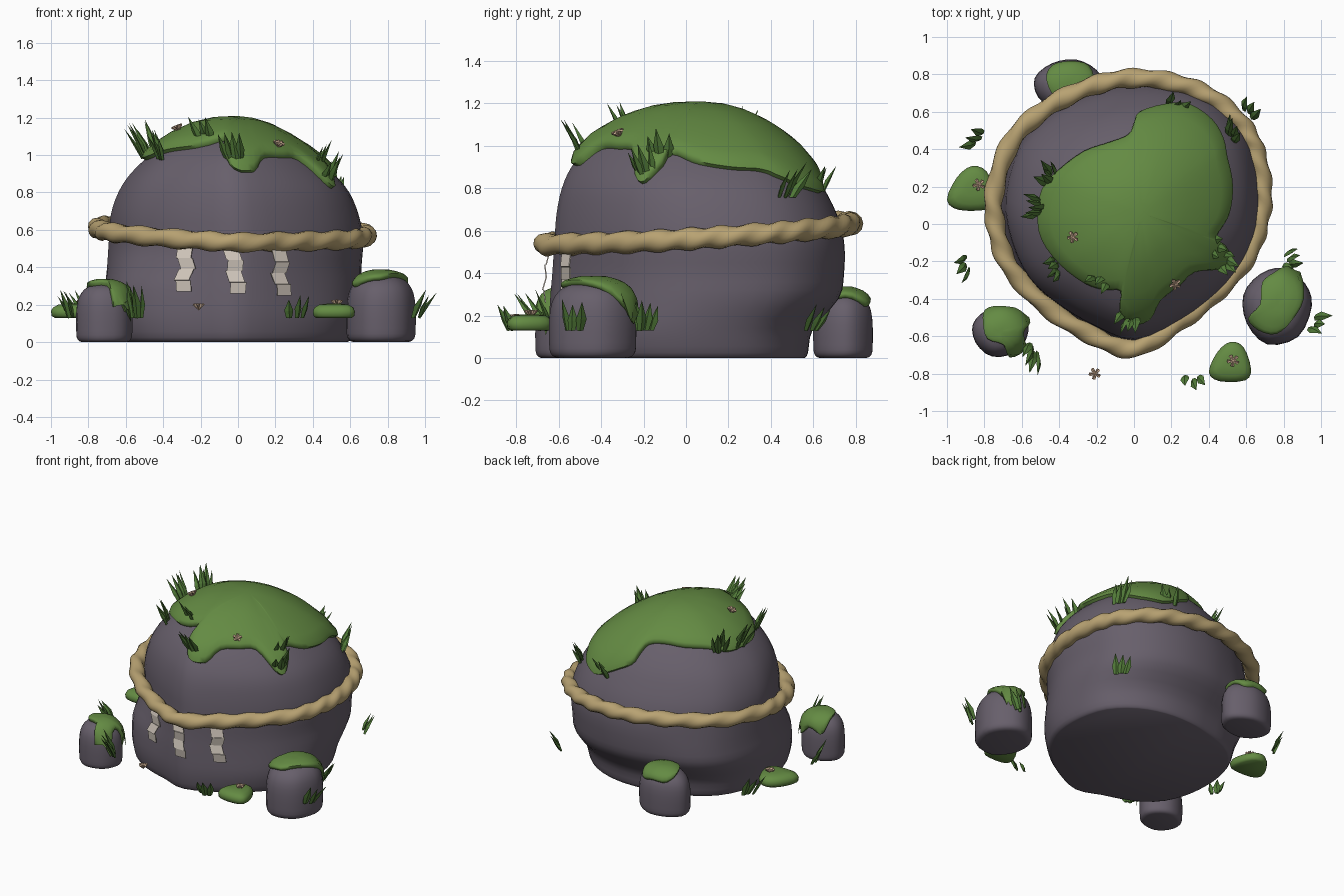
import bpy, bmesh, math, random
from mathutils import Vector
from mathutils.bvhtree import BVHTree

if "Cube" in bpy.data.objects:
    bpy.data.objects.remove(bpy.data.objects["Cube"])

random.seed(4)
UP = Vector((0, 0, 1))


def material(name, rgb):
    m = bpy.data.materials.new(name)
    lin = [((c / 255 + 0.055) / 1.055) ** 2.4 for c in rgb]
    m.diffuse_color = (*lin, 1)
    m.use_nodes = True
    m.node_tree.nodes["Principled BSDF"].inputs["Base Color"].default_value = m.diffuse_color
    return m


STONE = material("stone", (103, 95, 107))
MOSS = material("moss", (100, 139, 67))
GRASS = material("grass", (84, 126, 58))
ROPE = material("straw_rope", (184, 162, 114))
PAPER = material("paper", (206, 196, 185))
PETAL = material("petal", (212, 180, 152))


def make(name, verts, faces, mat, angle=50):
    me = bpy.data.meshes.new(name)
    me.from_pydata([tuple(v) for v in verts], [], faces)
    bm = bmesh.new()
    bm.from_mesh(me)
    bmesh.ops.recalc_face_normals(bm, faces=bm.faces)
    bm.to_mesh(me)
    bm.free()
    me.materials.append(mat)
    ob = bpy.data.objects.new(name, me)
    bpy.context.collection.objects.link(ob)
    if angle:
        bpy.ops.object.select_all(action='DESELECT')
        ob.select_set(True)
        bpy.context.view_layer.objects.active = ob
        bpy.ops.object.shade_smooth_by_angle(angle=math.radians(angle))
    return ob


def catmull(pts, n, closed=True):
    pts = [Vector(p) for p in pts]
    k, out = len(pts), []
    for i in range(k if closed else k - 1):
        a, b, c, d = [pts[j % k] if closed else pts[max(0, min(k - 1, j))]
                      for j in (i - 1, i, i + 1, i + 2)]
        for s in range(n):
            t = s / n
            out.append(b + (c - a) * (t / 2) + (a * 2 - b * 5 + c * 4 - d) * (t * t / 2)
                       + (b * 3 - a - c * 3 + d) * (t ** 3 / 2))
    return out if closed else out + [pts[-1]]


def fit(outline, x0, x1, y0, y1, fullness=0):
    """Stretch a plan outline to a bounding box, optionally filled out on its left side."""
    xs, ys = [p[0] for p in outline], [p[1] for p in outline]
    ax, bx, ay, by = min(xs), max(xs), min(ys), max(ys)
    out = []
    for p in outline:
        u, v = (p[0] - ax) / (bx - ax) * 2 - 1, (p[1] - ay) / (by - ay) * 2 - 1
        r = (abs(u) ** 2.3 + abs(v) ** 2.3) ** (1 / 2.3)
        k = max(0, min(1, (-u / r - .25) * 1.6))
        s = 1 + fullness * k * (1 / r - 1)
        out.append(((u * s + 1) / 2 * (x1 - x0) + x0, (v * s + 1) / 2 * (y1 - y0) + y0))
    return out


def skin(rings, wrap=False):
    """Faces joining equal rings, closed by end caps or into a loop."""
    k, n = len(rings), len(rings[0])
    faces = [(i * n + j, i * n + (j + 1) % n, (i + 1) % k * n + (j + 1) % n, (i + 1) % k * n + j)
             for i in range(k if wrap else k - 1) for j in range(n)]
    if not wrap:
        faces += [tuple(range(n)), tuple(range((k - 1) * n, k * n))]
    return [v for r in rings for v in r], faces


def stone(name, outline, levels, full=0):
    rings = [[(x, y, l[0]) for x, y in
              fit(outline, *l[1:], full * max(0, min(1, (.5 - l[0]) / .2)))] for l in levels]
    verts, faces = skin(rings)
    make(name, verts, faces, STONE, 65)
    return BVHTree.FromPolygons([Vector(v) for v in verts], faces)


def drop(tree, x, y, c):
    """Point on a stone under (x, y), pulled toward c when it misses."""
    for i in range(12):
        hit = tree.ray_cast(Vector((x, y, 3)), -UP)[0]
        if hit and hit.z > 0.05:
            return hit
        x, y = x + (c[0] - x) * 0.05, y + (c[1] - y) * 0.05
    return Vector((x, y, 0.1))


def moss_cap(name, tree, outline, c, zc, thick):
    """Moss blanket draped over a stone, with a rounded rim."""
    core = Vector((c[0], c[1], zc))
    edge = catmull(outline, 3)
    rings = []
    for s, h in ((0.93, -0.25), (0.99, 0), (0.995, 0.6), (0.96, 1), (0.85, 1.1),
                 (0.7, 1.1), (0.5, 1.1), (0.3, 1.1), (0.1, 1.1)):
        ring = []
        for p in edge:
            q = drop(tree, c[0] + (p.x - c[0]) * s, c[1] + (p.y - c[1]) * s, c)
            ring.append(q + (q - core).normalized() * thick * h)
        rings.append(ring)
    make(name, *skin(rings), MOSS, 60)


# Main boulder
PLAN = [(-.70, .15), (-.615, .43), (-.42, .605), (-.2, .70), (0, .74), (.22, .73), (.43, .65),
        (.595, .485), (.665, .25), (.66, 0), (.58, -.2), (.45, -.36), (.25, -.51), (0, -.62),
        (-.2, -.555), (-.4, -.44), (-.57, -.29), (-.67, -.08)]
plan = catmull(PLAN, 3)
LEVELS = [(0, -.63, .585, -.60, .56), (.025, -.66, .61, -.63, .575), (.14, -.69, .64, -.645, .60),
          (.28, -.71, .66, -.64, .72), (.40, -.70, .66, -.63, .745), (.55, -.69, .67, -.62, .745),
          (.68, -.68, .645, -.61, .71), (.80, -.64, .595, -.585, .65), (.90, -.575, .51, -.54, .585),
          (1.0, -.47, .39, -.46, .49), (1.09, -.34, .25, -.32, .36), (1.15, -.2, .12, -.16, .22),
          (1.17, -.08, .0, -.02, .1)]
boulder = stone("boulder", plan, catmull(LEVELS, 3, False), .9)

# Moss blanket on the boulder
moss_cap("boulder_moss", boulder, [
    (.03, .59), (.165, .63), (.29, .63), (.41, .55), (.47, .45), (.49, .35), (.515, .24),
    (.515, .13), (.49, .03), (.43, -.07), (.48, -.11), (.51, -.19), (.46, -.235), (.32, -.25),
    (.24, -.32), (.14, -.40), (.085, -.50), (-.02, -.53), (-.075, -.45), (-.07, -.35),
    (-.155, -.345), (-.26, -.31), (-.39, -.21), (-.485, -.08), (-.505, .05), (-.48, .19),
    (-.39, .29), (-.26, .385), (-.13, .43), (-.03, .47), (0, .53)], (.04, .06), .3, .036)

# Small standing stones, each with a moss cap
oval = catmull([(1, 0), (.8, .6), (.2, 1), (-.5, .85), (-1, .3), (-.9, -.45), (-.3, -1), (.6, -.8)], 3)
PROFILE = [(0, .78), (.02, .9), (.08, .98), (.2, 1), (.5, 1), (.72, .94), (.86, .8), (.95, .58), (1, .25)]
STONES = [
    ("left", -.715, -.575, .15, .135, .31, [
        (-.80, -.53), (-.79, -.47), (-.72, -.45), (-.61, -.47), (-.57, -.53), (-.60, -.58),
        (-.59, -.68), (-.67, -.70), (-.70, -.64), (-.78, -.61)]),
    ("right", .765, -.44, .185, .205, .36, [
        (.81, -.24), (.88, -.27), (.90, -.40), (.84, -.51), (.76, -.58), (.67, -.56),
        (.62, -.50), (.68, -.43), (.69, -.32), (.75, -.27)]),
    ("back", -.35, .74, .185, .14, .31, [
        (-.46, .77), (-.43, .84), (-.34, .86), (-.25, .84), (-.22, .75), (-.25, .67), (-.4, .67)])]
for side, x, y, rx, ry, h, cap in STONES:
    tree = stone(side + "_stone", oval, catmull(
        [(z * h, x - rx * r, x + rx * r, y - ry * r, y + ry * r) for z, r in PROFILE], 2, False))
    moss_cap(side + "_stone_moss", tree, cap, (x, y), h * .4, .025)

# Twisted rope around the boulder
OUTER = [(-.79, .19), (-.69, .475), (-.485, .665), (-.235, .785), (0, .83), (.245, .80), (.45, .715),
         (.62, .56), (.70, .40), (.738, .19), (.717, 0), (.64, -.2), (.46, -.40), (.245, -.57),
         (0, -.71), (-.235, -.635), (-.49, -.475), (-.70, -.25), (-.78, -.03)]
path = catmull(fit(OUTER, -.745, .69, -.665, .78), 9)
N = len(path)
rings = []
for i, p in enumerate(path):
    d = path[(i + 1) % N] - path[i - 1]
    out = Vector((d.y, -d.x, 0)).normalized()
    c = Vector((p.x, p.y, .58 + .07 * p.y - .03 * p.x))
    spin = 2 * math.pi * 12 * i / N
    ring = []
    for j in range(12):
        a = 2 * math.pi * j / 12
        r = .050 + .006 * math.cos(2 * (a - spin))
        ring.append(c + out * r * math.cos(a) + UP * r * math.sin(a))
    rings.append(ring)
make("rope", *skin(rings, True), ROPE, 120)

# Folded paper streamers hanging from the rope
for n, (x, ztop, slope, zigs) in enumerate([(-.275, .51, -.35, (.0, -.005, .01, -.015, -.015)),
                                            (-.02, .50, 0, (-.02, .0, -.005, .015, .01)),
                                            (.205, .49, .55, (.0, .01, -.005, .015, .025))]):
    side = Vector((1, slope, 0)).normalized()
    nor = Vector((slope, -1, 0)).normalized()
    verts, faces = [], []
    for k in range(4):
        for row in (k, k + 1):
            z = ztop - row * .06
            hit = boulder.ray_cast(Vector((x, -2, z)), Vector((0, 1, 0)))[0]
            c = Vector((x, hit.y, z)) + nor * (.025 + .012 * (row % 2))
            c += side * (zigs[row] + .008 * (k % 2))
            verts += [c - side * .042, c + side * .042]
        faces.append((4 * k, 4 * k + 1, 4 * k + 3, 4 * k + 2))
    ob = make("paper_streamer_%d" % n, verts, faces, PAPER, 0)
    ob.modifiers.new("thickness", 'SOLIDIFY').thickness = .006

# Loose moss pads
pad = catmull([(0, 1), (.6, .75), (.95, -.3), (.7, -.9), (-.5, -.95), (-1, -.5), (-.6, .5)], 3)
for n, (x0, x1, y0, y1) in enumerate([(-1, -.74, .07, .31), (.40, .625, -.845, -.63)]):
    cx, cy = (x0 + x1) / 2, (y0 + y1) / 2
    rings = [[(cx + (x - cx) * s, cy + (y - cy) * s, z) for x, y in fit(pad, x0, x1, y0, y1)]
             for z, s in ((.13, .85), (.14, .97), (.165, 1), (.185, .92), (.2, .7), (.206, .3))]
    make("moss_pad_%d" % n, *skin(rings), MOSS, 60)


# Grass tufts: compact clusters of pointed flat blades
def tuft(name, base, lean, count, length):
    verts, faces = [], []
    side = UP.cross(lean).normalized()
    sway = random.uniform(-.3, .3)
    for b in range(count):
        f = b / (count - 1) - .5
        d = (UP + lean * random.uniform(.25, .5) + side * (f * .35 + sway)).normalized()
        root = base + side * f * .065 + lean * random.uniform(-.02, .02)
        L = length * random.uniform(.75, 1.05)
        turn = random.uniform(-.6, .6)
        u = (side * math.cos(turn) + lean * math.sin(turn)).normalized()
        v = d.cross(u).normalized()
        k = len(verts)
        for t, w in ((0, .016), (.4, .025)):
            for a in (0, 1, 2, 3):
                q = a * math.pi / 2
                verts.append(root + d * L * t + u * w * math.cos(q) + v * w * .45 * math.sin(q))
        verts.append(root + (d + lean * .1) * L)
        for j in range(4):
            m = (j + 1) % 4
            faces += [(k + j, k + m, k + 4 + m, k + 4 + j), (k + 4 + j, k + 4 + m, k + 8)]
        faces.append((k, k + 1, k + 2, k + 3))
    make(name, verts, faces, GRASS, 0)


for n, (x, y, count, L) in enumerate([
        (-.44, .24, 5, .2), (-.49, .09, 5, .2), (-.42, -.23, 4, .18), (-.17, -.29, 3, .17),
        (-.02, -.49, 4, .17), (.22, .64, 3, .16), (.52, .47, 4, .18), (.43, -.12, 3, .15),
        (.48, -.19, 4, .17)]):
    p = drop(boulder, x, y, (0, 0))
    tuft("boulder_grass_%d" % n, p, Vector((x, y, 0)).normalized(), count, L)
for n, (x, y, count, L) in enumerate([
        (-.82, .455, 3, .16), (-.885, -.21, 3, .17), (-.545, -.675, 4, .2), (.31, -.82, 3, .14),
        (.62, .60, 3, .15), (.955, -.53, 3, .16), (.82, -.2, 4, .16)]):
    tuft("ground_grass_%d" % n, Vector((x, y, .13)), Vector((x, y, 0)).normalized(), count, L)


# Five-petalled flowers
def flower(name, base, nor):
    u = nor.orthogonal().normalized()
    v = nor.cross(u)
    verts, faces = [base - nor * .025, base + nor * .012], []
    for k in range(20):
        a = math.pi * k / 10
        r = (.033, .031, .014, .031)[k % 4]
        verts.append(base + (u * math.cos(a) + v * math.sin(a)) * r + nor * (.002, .01, .01, .01)[k % 4])
    for k in range(20):
        i, j = 2 + k, 2 + (k + 1) % 20
        faces += [(1, i, j), (0, j, i)]
    make(name, verts, faces, PETAL, 0)


for n, (x, y) in enumerate([(-.305, -.065), (.205, -.3)]):
    p = drop(boulder, x, y, (0, 0))
    nor = (p - Vector((0, 0, .3))).normalized()
    flower("boulder_flower_%d" % n, p + nor * .055, nor)
for n, (x, y, z) in enumerate([(-.83, .21, .215), (.53, -.73, .215), (-.21, -.8, .195)]):
    flower("ground_flower_%d" % n, Vector((x, y, z)), UP)
